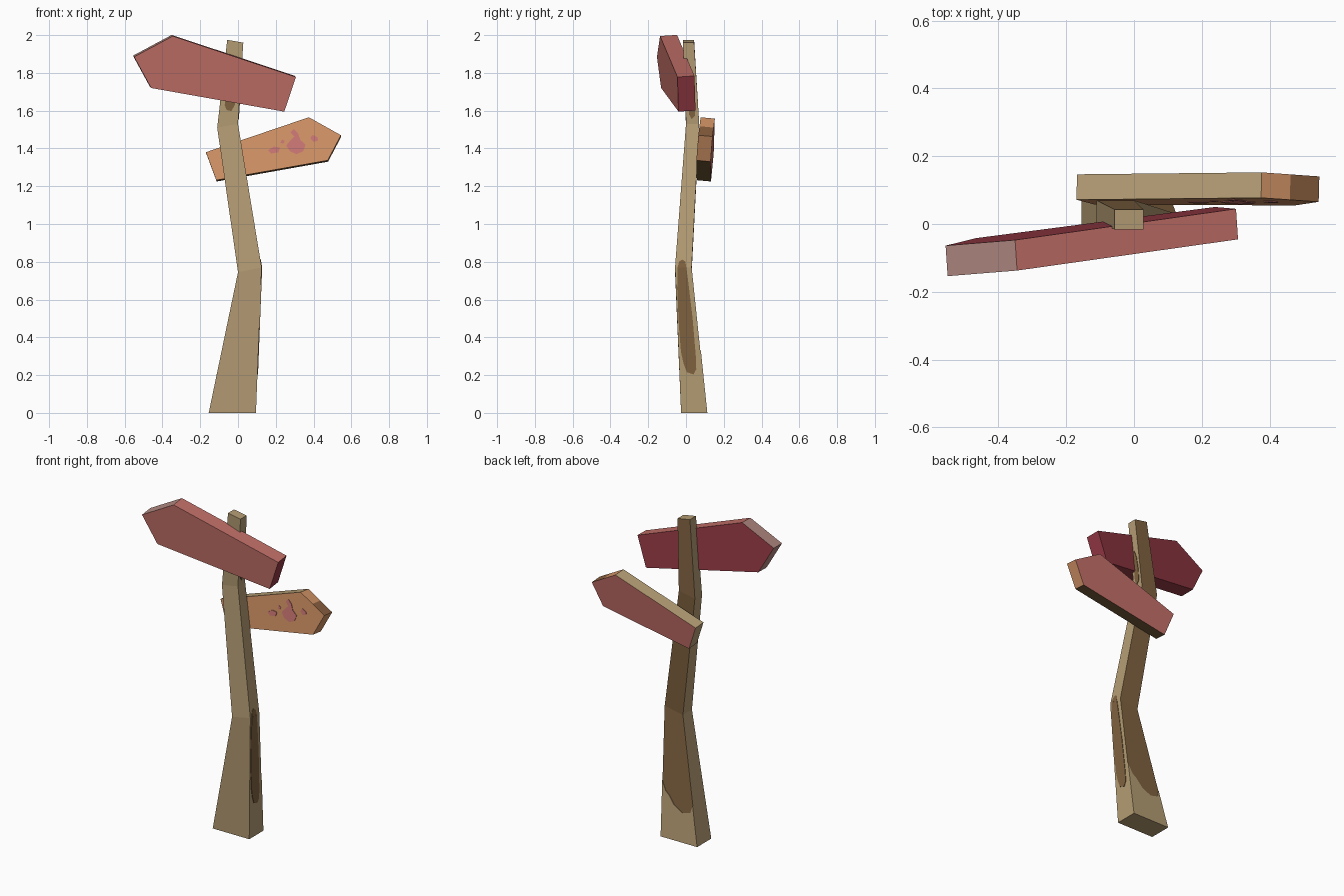
import bpy, bmesh
from mathutils import Vector

if "Cube" in bpy.data.objects:
    bpy.data.objects.remove(bpy.data.objects["Cube"])


def mat(name, r, g, b):
    m = bpy.data.materials.new(name)
    lin = [((c / 255 + 0.055) / 1.055) ** 2.4 for c in (r, g, b)]
    m.diffuse_color = (*lin, 1)
    m.use_nodes = True
    m.node_tree.nodes["Principled BSDF"].inputs["Base Color"].default_value = m.diffuse_color
    return m


TAN = mat("tan wood", 181, 157, 116)
BROWN = mat("dark brown wood", 129, 99, 65)
RED = mat("faded red paint", 194, 111, 104)
CRIMSON = mat("crimson paint", 148, 57, 68)
DUSTY = mat("worn dusty pink", 180, 138, 130)
ORANGE = mat("orange paint", 213, 149, 103)
WORN = mat("worn orange", 138, 96, 64)
PINK = mat("pink stain", 205, 120, 116)


def finish(name, bm, mats):
    bmesh.ops.recalc_face_normals(bm, faces=bm.faces)
    me = bpy.data.meshes.new(name)
    bm.to_mesh(me)
    bm.free()
    for m in mats:
        me.materials.append(m)
    ob = bpy.data.objects.new(name, me)
    bpy.context.collection.objects.link(ob)
    return ob


def prism(name, front, offset, mats, rule=None):
    """Closed slab: outline 'front' pushed along 'offset'; rule(kind, i) picks the material."""
    bm = bmesh.new()
    a = [bm.verts.new(p) for p in front]
    b = [bm.verts.new(Vector(p) + Vector(offset)) for p in front]
    n = len(a)
    faces = [(bm.faces.new(a), "front", 0), (bm.faces.new(b[::-1]), "back", 0)]
    for i in range(n):
        j = (i + 1) % n
        faces.append((bm.faces.new((a[i], b[i], b[j], a[j])), "side", i))
    if rule:
        for f, kind, i in faces:
            f.material_index = rule(kind, i)
    return finish(name, bm, mats)


# Post: four crooked rings, corners front-left, front-right, back-right, back-left
rings = []
for xl, zl, xr, zr, y0, y1 in [
    (-0.155, 0.0, 0.095, 0.0, -0.026, 0.11),
    (0.0, 0.745, 0.125, 0.77, -0.058, 0.03),
    (-0.11, 1.51, 0.0, 1.53, 0.0, 0.07),
    (-0.057, 1.975, 0.028, 1.96, -0.016, 0.043),
]:
    rings.append([Vector(p) for p in
                  ((xl, y0, zl), (xr, y0, zr), (xr, y1, zr), (xl, y1, zl))])

bm = bmesh.new()
vr = [[bm.verts.new(p) for p in r] for r in rings]
bm.faces.new(vr[0][::-1])
bm.faces.new(vr[-1])
for lo, hi in zip(vr, vr[1:]):
    for s in range(4):
        t = (s + 1) % 4
        f = bm.faces.new((lo[s], lo[t], hi[t], hi[s]))
        f.material_index = 1 if s == 2 else 0      # back is dark
finish("post", bm, [TAN, BROWN])


def post_patch(name, seg, side, uv, material):
    """Thin plate on one post face, outlined in that face's 0-1 coordinates."""
    lo, hi, t = rings[seg], rings[seg + 1], (side + 1) % 4
    n = (lo[t] - lo[side]).cross(hi[side] - lo[side]).normalized()
    pts = [lo[side].lerp(lo[t], u).lerp(hi[side].lerp(hi[t], u), v) + n * 0.003
           for u, v in uv]
    prism(name, pts, -n * 0.004, [material])


# Bare and dark wood patches on the post
post_patch("right_dark_patch", 0, 1, [
    (.2, .34), (.32, .28), (.6, .265), (.74, .3), (.77, .38), (.78, .65),
    (.72, .9), (.68, 1), (.15, 1), (.07, .85), (.07, .6), (.11, .42)], BROWN)
post_patch("right_dark_patch_tip", 1, 1, [
    (.15, 0), (.68, 0), (.6, .04), (.4, .055), (.22, .04)], BROWN)
post_patch("right_upper_patch", 2, 1, [
    (.25, .12), (.45, .06), (.7, .1), (.78, .25), (.7, .45), (.5, .55), (.28, .42)], BROWN)
post_patch("front_upper_patch", 2, 0, [
    (.25, .25), (.38, .19), (.62, .17), (.78, .24), (.8, .45), (.55, .58), (.3, .48)], BROWN)
post_patch("back_bare_patch", 0, 2, [
    (0, 0), (1, 0), (1, .31), (.9, .25), (.65, .23), (.4, .27), (.25, .33),
    (.12, .36), (0, .43)], TAN)


# Sign boards: leaning front planes
def red_plane(x, z):
    return (x, -0.083 + 0.118 * x - 0.07 * (z - 1.8), z)


def orange_plane(x, z):
    return (x, 0.07 - 0.02 * x + 0.09 * (z - 1.4), z)


# Upper board points left: sides are upper tip, top, square end, bottom, lower tip
outline = [(-0.55, 1.885), (-0.345, 1.995), (0.307, 1.778), (0.245, 1.595), (-0.46, 1.72)]
prism("upper_sign_board", [red_plane(*p) for p in outline], (-0.006, 0.09, 0.006),
      [RED, CRIMSON, DUSTY],
      lambda kind, i: {"front": 0, "back": 1}.get(kind, (2, 0, 1, 1, 2)[i]))

# Lower board points right: sides are top, upper tip (fresh, worn), lower tip, bottom, square end
outline = [(-0.17, 1.38), (0.375, 1.565), (0.46, 1.5175), (0.545, 1.47),
           (0.475, 1.337), (-0.115, 1.232)]
prism("lower_sign_board", [orange_plane(*p) for p in outline], (0.002, 0.075, -0.007),
      [ORANGE, TAN, WORN, BROWN, RED],
      lambda kind, i: {"front": 0, "back": 4}.get(kind, (1, 0, 2, 0, 3, 1)[i]))

# Pink stains on the lower board
stains = {
    "large_stain": [(.255, 1.415), (.275, 1.385), (.31, 1.37), (.345, 1.385), (.358, 1.42),
                    (.33, 1.445), (.318, 1.48), (.295, 1.503), (.278, 1.485), (.298, 1.462),
                    (.275, 1.44)],
    "left_stain": [(.158, 1.39), (.175, 1.373), (.215, 1.38), (.222, 1.405), (.19, 1.41)],
    "right_stain": [(.382, 1.455), (.4, 1.435), (.425, 1.442), (.42, 1.46), (.395, 1.472)],
    "small_stain": [(.225, 1.43), (.24, 1.425), (.248, 1.44), (.233, 1.448)],
}
for name, pts in stains.items():
    prism(name, [Vector(orange_plane(*p)) + Vector((0, -0.003, 0)) for p in pts],
          (0, 0.004, 0), [PINK])
